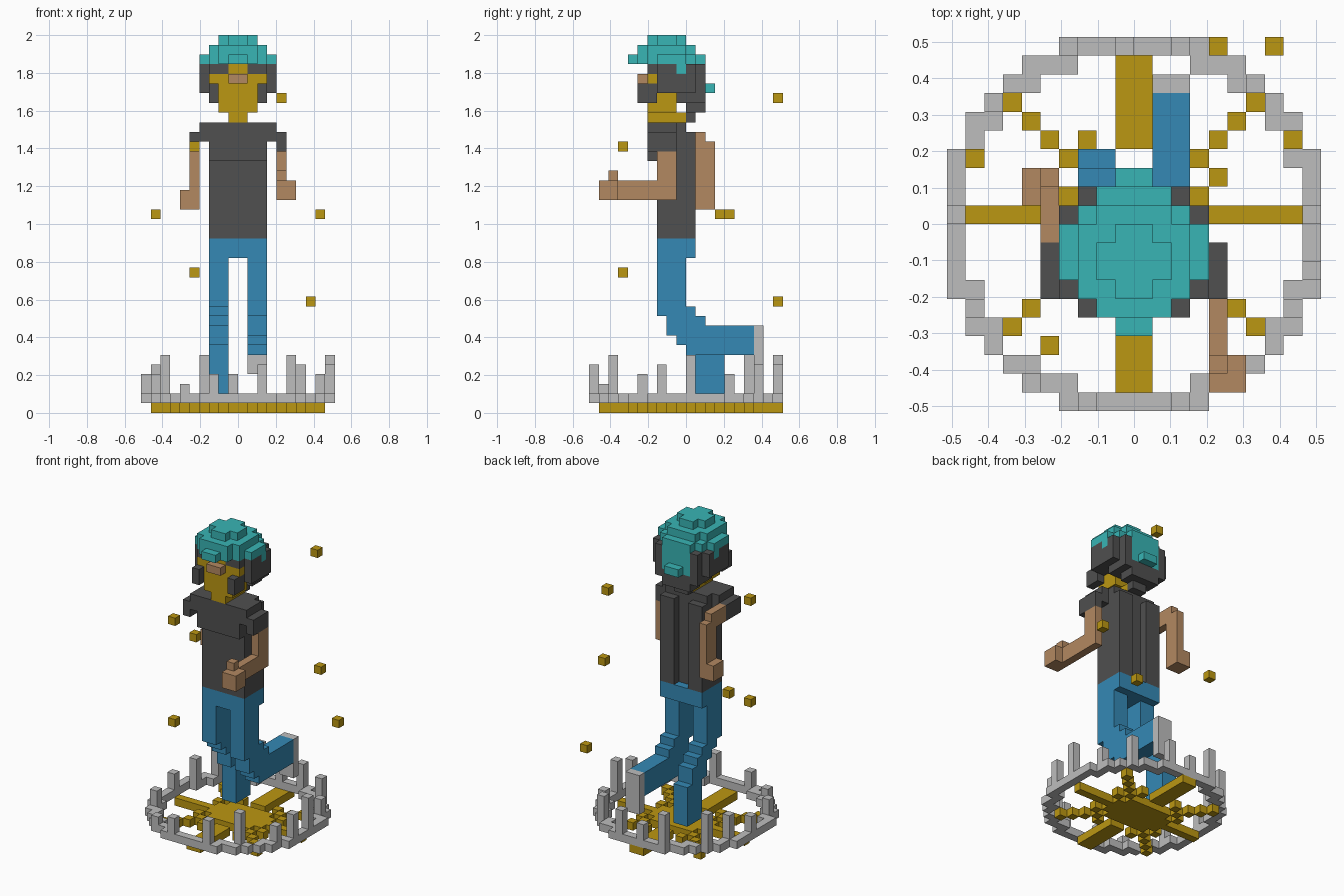
import bpy, bmesh
from mathutils import Vector

cube = bpy.data.objects.get("Cube")
if cube:
    bpy.data.objects.remove(cube)

UNIT = 2 / 39   # edge of one block


def material(name, red, green, blue):
    mat = bpy.data.materials.new(name)
    mat.use_nodes = True
    mat.diffuse_color = (red, green, blue, 1)
    mat.node_tree.nodes["Principled BSDF"].inputs["Base Color"].default_value = (red, green, blue, 1)
    return mat


gold = material("gold", .5, .31, .006)
tan = material("tan", .45, .25, .12)
blue = material("denim blue", .035, .25, .46)
teal = material("teal", .04, .46, .46)
dark = material("charcoal", .08, .08, .08)
grey = material("light grey", .51, .51, .51)

blocks = {}     # block position -> part name
part_mats = {}  # part name -> material


def box(part, mat, x, y, z):
    """Fill a range of blocks; later parts replace earlier ones."""
    part_mats[part] = mat
    for i in range(*x):
        for j in range(*y):
            for k in range(*z):
                blocks[i, j, k] = part


def block(part, mat, x, y, z, height=1):
    box(part, mat, (x, x + 1), (y, y + 1), (z, z + height))


def both(part, mat, x, y, z):
    """Fill a range and its mirror image across the middle."""
    box(part, mat, x, y, z)
    box(part, mat, (-x[1], -x[0]), y, z)


# base star: hub, straight spokes, diagonals and side barbs
box("base_star", gold, x=(-1, 1), y=(4, 10), z=(0, 1))
box("base_star", gold, x=(-1, 1), y=(-9, -3), z=(0, 1))
box("base_star", gold, x=(-9, 9), y=(0, 1), z=(0, 1))
both("base_star", gold, x=(0, 4), y=(-1, 2), z=(0, 1))
both("base_star", gold, x=(0, 3), y=(-2, 3), z=(0, 1))
for a, b in [(d, d) for d in range(2, 7)] + [(2, 4), (4, 2)]:
    for x in (a, -1 - a):
        for y in (b, -b):
            block("base_star", gold, x, y, 0)

# ring: one quarter outline mirrored four ways
quarter = [(9, n) for n in range(4)] + [(8, n) for n in (3, 4, 5)] + [(7, 5), (7, 6)]
for a, b in quarter + [(b, a) for a, b in quarter]:
    for x in (a, -1 - a):
        for y in (b, -1 - b):
            block("base_ring", grey, x, y, 1)

# posts standing on the ring
posts = {6: [(9, 0), (-4, 9), (-8, 6), (5, -8)],
         5: [(6, 7), (-9, 3), (9, -3), (2, -10), (2, 9)],
         4: [(8, 4), (-1, 9), (-10, 0), (-9, -5), (-3, -10), (8, -5)],
         3: [(-6, -9)]}
for top, places in posts.items():
    for x, y in places:
        block("ring_posts", grey, x, y, 2, top - 2)

# floating sparks
for spot in [(4, 9, 32), (-5, -7, 27), (-9, 3, 20), (8, 4, 20), (-5, -7, 14), (7, 9, 11)]:
    block("floating_sparks", gold, *spot)

# trousers: hips, then each leg stepping backwards
box("hips", blue, x=(-3, 3), y=(-3, 1), z=(16, 18))
both("thighs", blue, x=(1, 3), y=(-3, 0), z=(11, 16))
box("left_leg", blue, x=(1, 3), y=(-3, 1), z=(10, 11))
box("left_leg", blue, x=(1, 3), y=(-2, 2), z=(8, 10))
box("left_leg", blue, x=(1, 3), y=(-1, 3), z=(7, 8))
box("left_leg", blue, x=(1, 3), y=(0, 7), z=(6, 9))
box("left_shoe", grey, x=(1, 3), y=(7, 8), z=(4, 9))
for step, z in enumerate([(10, 11), (9, 10), (7, 9), (2, 7)]):
    box("right_leg", blue, x=(-3, -1), y=(step - 2, step + 1), z=z)

# shirt with a raised chest, back panels and sleeves
box("shirt", dark, x=(-3, 3), y=(-3, 0), z=(18, 30))
both("shirt", dark, x=(1, 3), y=(0, 1), z=(18, 29))
box("shirt", dark, x=(-3, 3), y=(-4, 0), z=(26, 30))
box("shirt", dark, x=(-4, 4), y=(-4, -1), z=(28, 30))
both("sleeves", dark, x=(4, 5), y=(-4, -1), z=(27, 29))

# left arm reaching forward
box("left_arm", tan, x=(4, 5), y=(-3, -1), z=(24, 27))
box("left_arm", tan, x=(4, 5), y=(-9, -1), z=(22, 24))
box("left_hand", tan, x=(4, 6), y=(-9, -7), z=(22, 24))
block("left_thumb", tan, 4, -8, 24)

# right arm swinging back
box("right_arm", tan, x=(-5, -4), y=(-1, 2), z=(27, 29))
box("right_arm", tan, x=(-5, -4), y=(1, 3), z=(21, 28))
box("right_hand", tan, x=(-6, -4), y=(1, 3), z=(21, 23))

# hair around the back and sides
box("hair", dark, x=(-3, 3), y=(-4, 1), z=(33, 36))
box("hair", dark, x=(-3, 3), y=(-1, 2), z=(32, 36))
both("hair", dark, x=(3, 4), y=(-3, 1), z=(33, 36))
box("hair", dark, x=(-2, 2), y=(0, 2), z=(31, 32))
box("hair", dark, x=(-1, 1), y=(0, 1), z=(30, 31))

# face and neck
box("neck", gold, x=(-1, 1), y=(-4, 0), z=(30, 31))
box("face", gold, x=(-2, 2), y=(-4, -1), z=(31, 34))
box("face", gold, x=(-1, 1), y=(-4, -1), z=(34, 36))
both("face", gold, x=(2, 3), y=(-4, -2), z=(34, 35))
both("face", gold, x=(1, 2), y=(-4, -3), z=(33, 35))
both("cheek_guards", dark, x=(2, 3), y=(-5, -3), z=(32, 34))
box("nose", tan, x=(-1, 1), y=(-5, -3), z=(34, 35))

# cap: stacked rounded layers, a brim and a back flap
for half, y in [(4, (-3, 0)), (3, (-4, 1)), (2, (-5, 2)), (1, (-6, 2))]:
    box("cap", teal, x=(-half, half), y=y, z=(36, 37))
for half, y in [(3, (-4, 0)), (2, (-5, 1))]:
    box("cap", teal, x=(-half, half), y=y, z=(37, 38))
for half, y in [(2, (-3, -1)), (1, (-4, 0))]:
    box("cap", teal, x=(-half, half), y=y, z=(38, 39))
both("cap", teal, x=(3, 4), y=(-1, 0), z=(35, 36))
box("cap", teal, x=(-3, 3), y=(0, 1), z=(34, 36))
box("cap", teal, x=(-2, 2), y=(1, 2), z=(33, 36))
box("cap", teal, x=(-1, 1), y=(2, 3), z=(33, 34))


# turn the blocks of each part into one mesh of exposed faces
def build(part):
    bm = bmesh.new()
    for cell in [c for c, name in blocks.items() if name == part]:
        for axis in range(3):
            for side in (0, 1):
                near = list(cell)
                near[axis] += side * 2 - 1
                if tuple(near) in blocks:
                    continue
                u, v = Vector(), Vector()
                u[(axis + 1) % 3] = v[(axis + 2) % 3] = 1
                start = Vector(cell)
                start[axis] += side
                corners = [start, start + u, start + u + v, start + v]
                if not side:
                    corners.reverse()
                bm.faces.new([bm.verts.new(c * UNIT) for c in corners])
    bmesh.ops.remove_doubles(bm, verts=bm.verts, dist=UNIT / 100)
    mesh = bpy.data.meshes.new(part)
    bm.to_mesh(mesh)
    bm.free()
    mesh.materials.append(part_mats[part])
    bpy.context.collection.objects.link(bpy.data.objects.new(part, mesh))


for part in part_mats:
    build(part)
